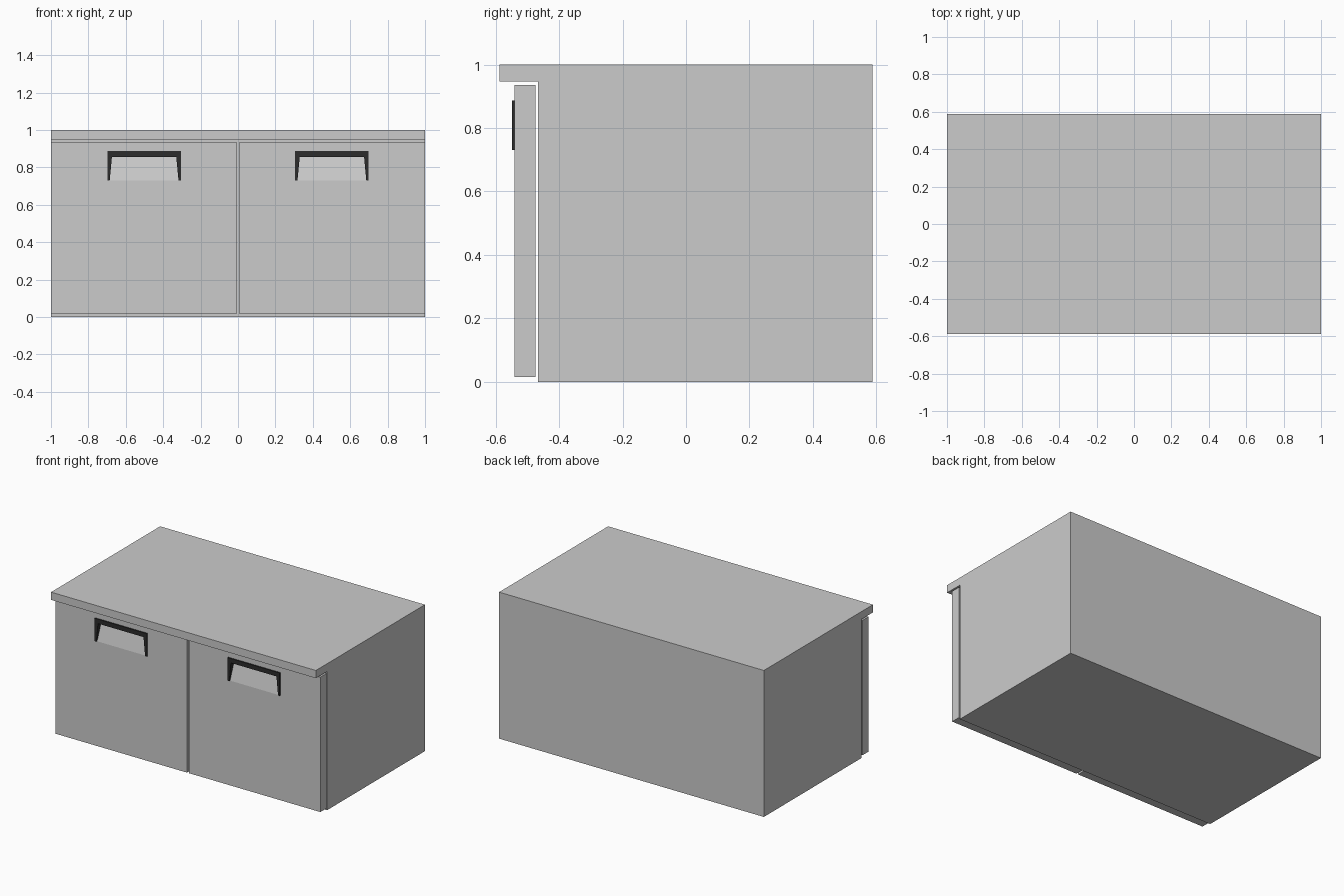
import bpy, bmesh

if "Cube" in bpy.data.objects:
    bpy.data.objects.remove(bpy.data.objects["Cube"])

DOOR_FRONT, DOOR_BACK = -0.54, -0.475
Z_LOW, Z_TOP, RECESS = 0.73, 0.887, 0.035


def recess_y(z):
    """Sloped back of the grip pocket: flush at the bottom, deepest at the top."""
    return DOOR_FRONT + RECESS * (z - Z_LOW) / (Z_TOP - Z_LOW)


def prism(name, front, back):
    """Closed solid joining two matching outlines."""
    bm = bmesh.new()
    a = [bm.verts.new(p) for p in front]
    b = [bm.verts.new(p) for p in back]
    bm.faces.new(a)
    bm.faces.new(b[::-1])
    for i in range(len(a)):
        j = (i + 1) % len(a)
        bm.faces.new((a[j], a[i], b[i], b[j]))
    bmesh.ops.recalc_face_normals(bm, faces=bm.faces[:])
    mesh = bpy.data.meshes.new(name)
    bm.to_mesh(mesh)
    bm.free()
    obj = bpy.data.objects.new(name, mesh)
    bpy.context.collection.objects.link(obj)
    return obj


def along_x(name, profile, x0, x1):
    return prism(name, [(x0, y, z) for y, z in profile],
                 [(x1, y, z) for y, z in profile])


dark = bpy.data.materials.new("dark_plastic")
dark.diffuse_color = (0.025, 0.025, 0.025, 1)
dark.use_nodes = True
dark.node_tree.nodes["Principled BSDF"].inputs["Base Color"].default_value = dark.diffuse_color

# Cabinet body with overhanging worktop
along_x("cabinet_body", [(-0.467, 0), (0.588, 0), (0.588, 1), (-0.588, 1),
                         (-0.588, 0.947), (-0.467, 0.947)], -1, 1)

for side, label in ((-1, "left"), (1, "right")):
    # Door panel
    door = along_x(label + "_door",
                   [(DOOR_FRONT, 0.015), (DOOR_BACK, 0.015),
                    (DOOR_BACK, 0.936), (DOOR_FRONT, 0.936)],
                   side * 0.007, side * 1.0)
    cx = side * 0.502

    # Grip pocket with sloped back, cut into the door
    zc = 0.87
    cutter = along_x(label + "_pocket_cutter",
                     [(DOOR_FRONT - 0.02, Z_LOW), (DOOR_FRONT, Z_LOW),
                      (recess_y(zc), zc), (DOOR_FRONT - 0.02, zc)],
                     cx - 0.183, cx + 0.183)
    cutter.hide_render = True
    cutter.display_type = 'WIRE'
    cut = door.modifiers.new("pocket", 'BOOLEAN')
    cut.operation = 'DIFFERENCE'
    cut.solver = 'EXACT'
    cut.object = cutter

    # Dark handle surround: top bar with two tapering legs
    half = [(0.197, Z_TOP), (0.197, Z_LOW), (0.184, Z_LOW), (0.172, 0.857)]
    outline = half + [(-x, z) for x, z in reversed(half)]
    handle = prism(label + "_handle",
                   [(cx + x, DOOR_FRONT - 0.008, z) for x, z in outline],
                   [(cx + x, recess_y(z), z) for x, z in outline])
    handle.data.materials.append(dark)
